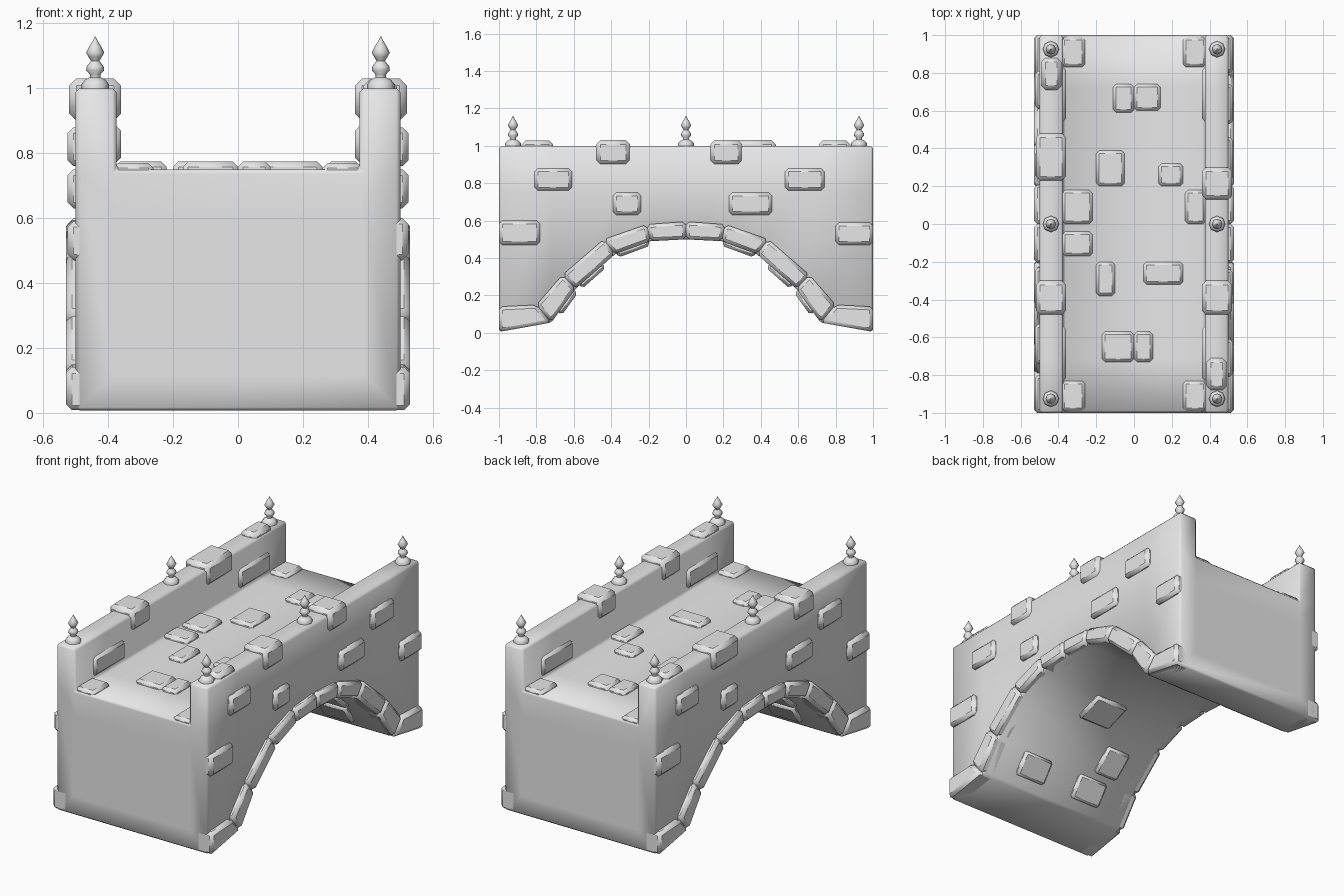
import bpy, bmesh, math
from mathutils import Vector

cube = bpy.data.objects.get("Cube")
if cube:
    bpy.data.objects.remove(cube, do_unlink=True)

stone = bpy.data.materials.new("grey stone")
stone.use_nodes = True
COLOR = (0.8, 0.8, 0.8, 1)
stone.diffuse_color = COLOR
stone.node_tree.nodes["Principled BSDF"].inputs["Base Color"].default_value = COLOR

# half of the arch curve: (y, underside z)
HALF = [(1, 0.005), (0.72, 0.055), (0.59, 0.235), (0.38, 0.42), (0.19, 0.49), (0, 0.5)]
ARCH = [(-y, z) for y, z in HALF] + HALF[-2::-1]
# matching outer joint points of the arch stones
OUTER = [(1, 0.14), (0.8, 0.15), (0.66, 0.31), (0.44, 0.5), (0.21, 0.58), (0, 0.595)]
DECK, TOP, SIDE, INNER = 0.75, 1.0, 0.5, 0.375


def finish(name, bm, bevel=0.0, angle=None):
    bmesh.ops.recalc_face_normals(bm, faces=bm.faces)
    mesh = bpy.data.meshes.new(name)
    bm.to_mesh(mesh)
    bm.free()
    mesh.materials.append(stone)
    ob = bpy.data.objects.new(name, mesh)
    bpy.context.collection.objects.link(ob)
    if bevel:
        mod = ob.modifiers.new("worn edges", 'BEVEL')
        mod.width = bevel
        mod.segments = 1
        mod.limit_method = 'ANGLE'
        mod.angle_limit = math.radians(40)
    bpy.ops.object.select_all(action='DESELECT')
    ob.select_set(True)
    bpy.context.view_layer.objects.active = ob
    if angle:
        bpy.ops.object.shade_smooth_by_angle(angle=math.radians(angle))
    else:
        bpy.ops.object.shade_smooth()
    return ob


def prism(bm, base, shift):
    """Solid between a polygon and its shifted copy."""
    a = [bm.verts.new(p) for p in base]
    b = [bm.verts.new(Vector(p) + Vector(shift)) for p in base]
    bm.faces.new(a)
    bm.faces.new(b)
    for i in range(len(a)):
        j = (i + 1) % len(a)
        bm.faces.new((a[i], a[j], b[j], b[i]))


def box(bm, x0, x1, y0, y1, z0, z1):
    prism(bm, [(x0, y0, z0), (x1, y0, z0), (x1, y1, z0), (x0, y1, z0)], (0, 0, z1 - z0))


# bridge body: channel section lofted along the arch
bm = bmesh.new()
rings = []
for y, z in ARCH:
    section = [(SIDE, z), (SIDE, DECK), (SIDE, TOP), (INNER, TOP), (INNER, DECK)]
    section += [(-x, h) for x, h in reversed(section)]
    rings.append([bm.verts.new((x, y, h)) for x, h in section])
for a, b in zip(rings, rings[1:]):
    for i in range(10):
        j = (i + 1) % 10
        bm.faces.new((a[i], a[j], b[j], b[i]))
ends = []
for r in (rings[0], rings[-1]):
    bm.faces.new(r[1:5])
    bm.faces.new(r[5:9])
    ends.append(bm.faces.new((r[0], r[1], r[4], r[5], r[8], r[9])))
bmesh.ops.recalc_face_normals(bm, faces=bm.faces)
bmesh.ops.inset_individual(bm, faces=ends, thickness=0.16)
finish("bridge_body", bm, 0.012)

# arch stones along both sides
bm = bmesh.new()
for sx in (-1, 1):
    for sy in (-1, 1):
        for k in range(5):
            quad = [HALF[k], HALF[k + 1], OUTER[k + 1], OUTER[k]]
            prism(bm, [(sx * 0.42, sy * y, z) for y, z in quad], (sx * 0.11, 0, 0))
finish("arch_stones", bm, 0.018, 50)

# raised stones on the outer walls, turned half round for the other side
WALL = [(-.81, -.61, .76, .88), (-.39, -.24, .63, .75), (.23, .46, .63, .75),
        (.53, .74, .76, .88), (-1, -.78, .47, .6), (.8, 1, .47, .59)]
bm = bmesh.new()
for s in (-1, 1):
    for y0, y1, z0, z1 in WALL:
        box(bm, s * 0.45, s * 0.525, s * y0, s * y1, z0, z1)
finish("wall_stones", bm, 0.018, 50)

# coping stones straddling each parapet, and flat ones near the ends
bm = bmesh.new()
for s, y0, y1 in [(1, -.48, -.3), (1, .13, .3), (-1, .23, .48), (-1, -.48, -.3)]:
    box(bm, s * 0.36, s * 0.52, y0, y1, 0.9, 1.03)
for s in (-1, 1):
    box(bm, s * 0.385, s * 0.49, s * -.88, s * -.71, 0.95, 1.028)
finish("coping_stones", bm, 0.022, 50)

# raised stones on the parapet insides
bm = bmesh.new()
for sx in (-1, 1):
    for sy in (-1, 1):
        box(bm, sx * 0.36, sx * 0.42, sy * 0.54, sy * 0.83, 0.77, 0.885)
finish("parapet_inner_stones", bm, 0.016, 50)

# paving stones on the deck
PAVING = [(-.11, 0, .59, .74), (0, .14, .6, .74), (-.2, -.05, .2, .39), (.13, .26, .2, .32),
          (-.38, -.22, 0, .18), (-.38, -.22, -.17, -.04), (.27, .38, 0, .18),
          (.05, .26, -.32, -.2), (-.2, -.1, -.38, -.2), (-.17, 0, -.73, -.57), (0, .1, -.73, -.57)]
bm = bmesh.new()
for x0, x1, y0, y1 in PAVING:
    box(bm, x0, x1, y0, y1, 0.7, 0.774)
for sx in (-1, 1):
    for sy in (-1, 1):
        box(bm, sx * 0.26, sx * 0.385, sy * 0.83, sy * 0.99, 0.7, 0.77)
finish("paving_stones", bm, 0.016, 50)

# raised stones under the arch, each following one arch segment
bm = bmesh.new()
for s in (-1, 1):
    for k, t0, t1, x0, x1 in [(3, .05, .95, -.1, .12), (2, .1, .7, .18, .34),
                              (1, .3, .95, -.3, -.1), (1, .3, .95, .1, .3)]:
        a, b = (Vector((0, s * y, z)) for y, z in HALF[k:k + 2])
        n = Vector((0, -(b.z - a.z), b.y - a.y)).normalized()
        n *= -1 if n.z > 0 else 1
        p, q = a.lerp(b, t0), a.lerp(b, t1)
        quad = [p + n * 0.022, q + n * 0.022, q - n * 0.04, p - n * 0.04]
        prism(bm, [(s * x0, v.y, v.z) for v in quad], (s * (x1 - x0), 0, 0))
finish("underside_stones", bm, 0.014, 50)

# turned finials on the parapets
PROFILE = [(.043, .995), (.043, 1.012), (.032, 1.026), (.016, 1.034), (.016, 1.042),
           (.028, 1.056), (.026, 1.068), (.013, 1.084), (.02, 1.096), (.028, 1.11),
           (.018, 1.13), (.007, 1.147), (.001, 1.16)]
bm = bmesh.new()
for x in (-0.44, 0.44):
    for y in (-0.925, 0, 0.925):
        prev = None
        for r, z in PROFILE:
            ring = [bm.verts.new((x + r * math.cos(i * math.pi / 4), y + r * math.sin(i * math.pi / 4), z))
                    for i in range(8)]
            if prev:
                for i in range(8):
                    j = (i + 1) % 8
                    bm.faces.new((prev[i], prev[j], ring[j], ring[i]))
            else:
                bm.faces.new(ring)
            prev = ring
        bm.faces.new(prev)
finish("finials", bm, 0, 60)
